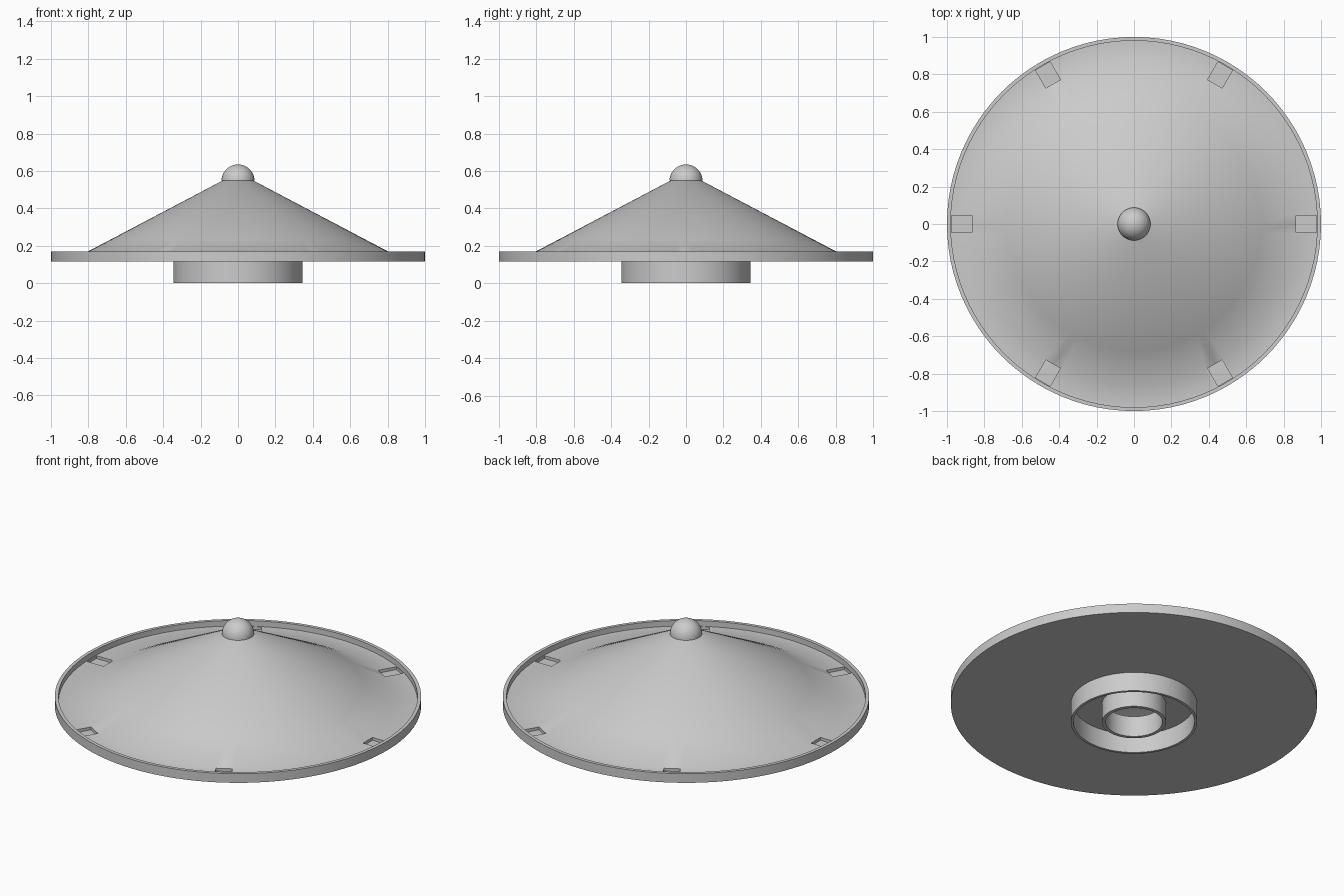
import bpy, bmesh, math
from mathutils import Matrix

if "Cube" in bpy.data.objects:
    bpy.data.objects.remove(bpy.data.objects["Cube"])

grey = bpy.data.materials.new("plain_grey")
grey.diffuse_color = (0.6, 0.6, 0.6, 1)
grey.use_nodes = True
grey.node_tree.nodes["Principled BSDF"].inputs["Base Color"].default_value = grey.diffuse_color


def finish(obj):
    obj.data.materials.append(grey)
    bpy.ops.object.select_all(action='DESELECT')
    obj.select_set(True)
    bpy.context.view_layer.objects.active = obj
    bpy.ops.object.shade_smooth_by_angle(angle=math.radians(30))


def mesh_object(name, bm):
    bmesh.ops.recalc_face_normals(bm, faces=bm.faces)
    mesh = bpy.data.meshes.new(name)
    bm.to_mesh(mesh)
    bm.free()
    obj = bpy.data.objects.new(name, mesh)
    bpy.context.collection.objects.link(obj)
    return obj


def lathe(name, profile, closed=True, steps=96):
    """Turn an (r, z) profile around the z axis."""
    bm = bmesh.new()
    verts = [bm.verts.new((r, 0, z)) for r, z in profile]
    pairs = list(zip(verts, verts[1:]))
    if closed:
        pairs.append((verts[-1], verts[0]))
    edges = [bm.edges.new(p) for p in pairs if p[0].co.x + p[1].co.x > 1e-6]
    bmesh.ops.spin(bm, geom=verts + edges, cent=(0, 0, 0), axis=(0, 0, 1),
                   angle=math.tau, steps=steps)
    bmesh.ops.remove_doubles(bm, verts=bm.verts, dist=1e-5)
    return mesh_object(name, bm)


# Conical cover with a raised rim, hollow inside
cover = lathe("conical_cover", [
    (0, 0.55), (0.08, 0.55), (0.68, 0.234), (0.865, 0.137), (0.98, 0.137),
    (0.98, 0.17), (1, 0.17), (1, 0.115), (0.155, 0.115), (0.155, 0.125),
    (0.76, 0.125), (0, 0.525)])

# Six drain slots cut into the gutter behind the rim
bm = bmesh.new()
for i in range(6):
    place = (Matrix.Rotation(i * math.tau / 6, 4, 'Z')
             @ Matrix.Translation((0.92, 0, 0.145))
             @ Matrix.Diagonal((0.11, 0.09, 0.05, 1)))
    bmesh.ops.create_cube(bm, size=1, matrix=place)
cutter = mesh_object("slot_cutter", bm)
cut = cover.modifiers.new("slots", 'BOOLEAN')
cut.operation = 'DIFFERENCE'
cut.solver = 'EXACT'
cut.object = cutter
bpy.context.view_layer.objects.active = cover
bpy.ops.object.modifier_apply(modifier=cut.name)
bpy.data.objects.remove(cutter)
finish(cover)

# Two concentric collars under the cover
for name, outer, inner in (("outer_collar", 0.345, 0.33),
                           ("inner_collar", 0.175, 0.155)):
    finish(lathe(name, [(inner, 0), (outer, 0), (outer, 0.12), (inner, 0.12)]))

# Domed knob on the tip
dome = [(0.088 * math.cos(a), 0.548 + 0.087 * math.sin(a))
        for a in (i * math.pi / 24 for i in range(12))]
finish(lathe("top_knob", [(0, 0.548)] + dome + [(0, 0.635)], closed=False, steps=48))
